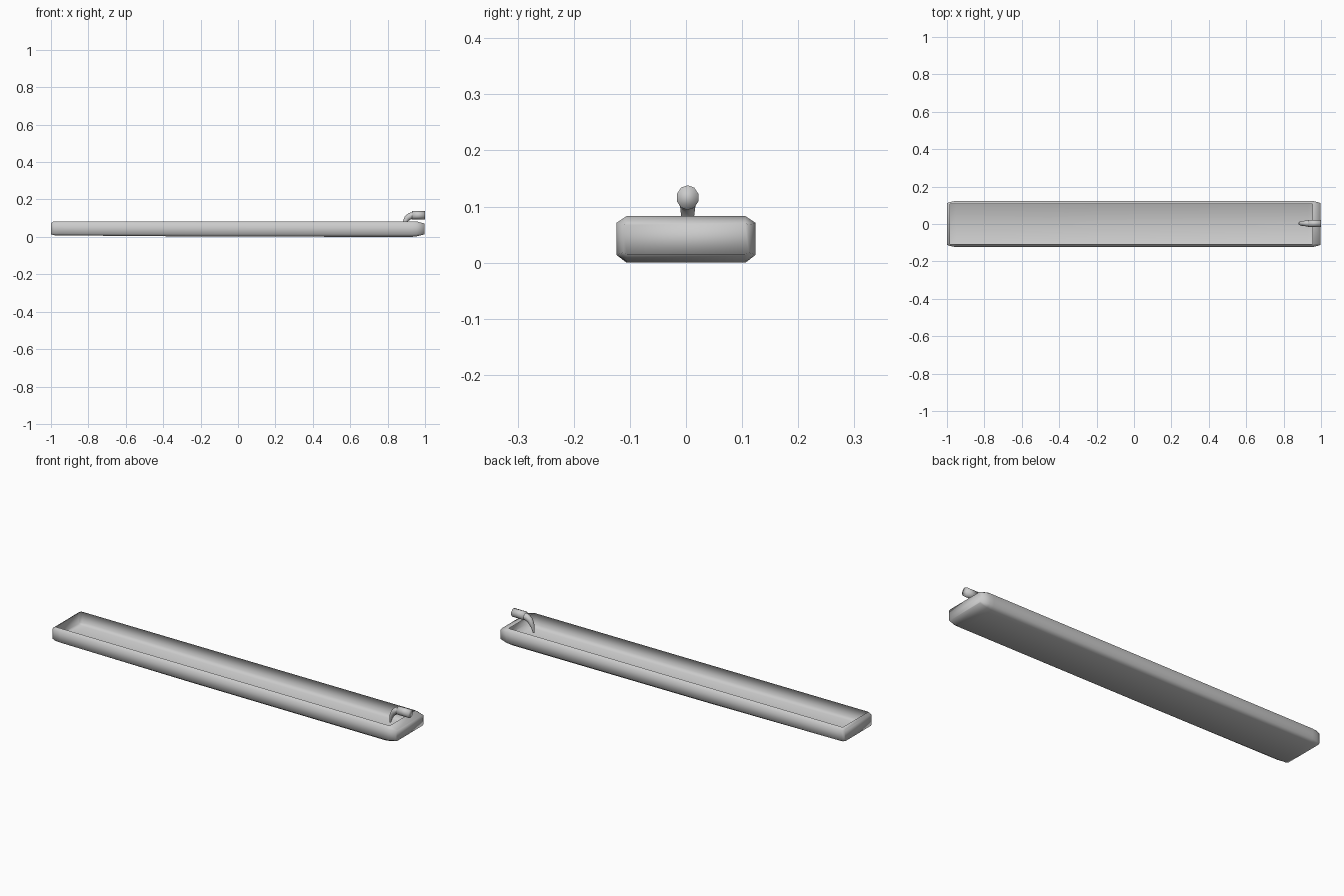
import bpy, bmesh, math
from mathutils import Vector

if "Cube" in bpy.data.objects:
    bpy.data.objects.remove(bpy.data.objects["Cube"])


def loft(name, rings, angle, open_side=None):
    """Skin equal-length point rings and cap both ends; open_side leaves one strip
    uncovered between the second and the second-last ring."""
    bm = bmesh.new()
    loops = [[bm.verts.new(p) for p in ring] for ring in rings]
    n = len(loops[0])
    for k, (a, b) in enumerate(zip(loops, loops[1:])):
        for i in range(n):
            if i == open_side and 0 < k < len(loops) - 2:
                continue
            j = (i + 1) % n
            bm.faces.new((a[i], a[j], b[j], b[i]))
    bm.faces.new(list(reversed(loops[0])))
    bm.faces.new(loops[-1])
    bmesh.ops.recalc_face_normals(bm, faces=bm.faces)
    mesh = bpy.data.meshes.new(name)
    bm.to_mesh(mesh)
    bm.free()
    obj = bpy.data.objects.new(name, mesh)
    bpy.context.collection.objects.link(obj)
    bpy.context.view_layer.objects.active = obj
    obj.select_set(True)
    bpy.ops.object.shade_smooth_by_angle(angle=math.radians(angle))
    obj.select_set(False)
    return obj


def trough_ring(x, half, flat, z0, z1, c0, c1):
    """Chamfered rectangle: half width, flat half width, bottom/top, side bottom/top."""
    right = [(flat, z0), (half, c0), (half, c1), (flat, z1)]
    return [(x, y, z) for y, z in right + [(-y, z) for y, z in reversed(right)]]


# Long open-topped trough with an inward-turned rim
loft("trough_shell", [
    trough_ring(-1.0, 0.112, 0.105, 0.014, 0.074, 0.020, 0.070),
    trough_ring(-0.985, 0.117, 0.106, 0.009, 0.083, 0.018, 0.071),
    trough_ring(-0.95, 0.124, 0.106, 0.008, 0.083, 0.018, 0.071),
    trough_ring(-0.2, 0.124, 0.106, 0.002, 0.083, 0.015, 0.071),
    trough_ring(0.93, 0.124, 0.106, 0.000, 0.083, 0.014, 0.071),
    trough_ring(0.955, 0.124, 0.106, 0.003, 0.083, 0.014, 0.071),
    trough_ring(0.998, 0.112, 0.105, 0.014, 0.071, 0.018, 0.067),
], 180, open_side=3)


def tube_ring(x, z, tilt, ry, rz, sides=10):
    """Elliptical ring facing along a direction tilted up from +x."""
    up = Vector((-math.sin(tilt), 0, math.cos(tilt)))
    return [Vector((x, 0.003, z)) + Vector((0, 1, 0)) * ry * math.cos(a) + up * rz * math.sin(a)
            for a in (math.tau * i / sides + math.pi / 2 for i in range(sides))]


# Curved stem, tapering to a tip inside the trough
loft("curved_stem", [
    tube_ring(x, z, math.radians(t), ry, rz) for x, z, t, ry, rz in (
        (0.882, 0.040, 90, 0.005, 0.004),
        (0.887, 0.065, 82, 0.009, 0.008),
        (0.894, 0.083, 70, 0.012, 0.012),
        (0.905, 0.101, 48, 0.014, 0.016),
        (0.920, 0.111, 20, 0.016, 0.018),
        (0.935, 0.114, 0, 0.017, 0.018))
], 60)

# Horizontal spout
loft("spout", [tube_ring(x, 0.116, 0, 0.020, 0.022) for x in (0.93, 1.0)], 180)
